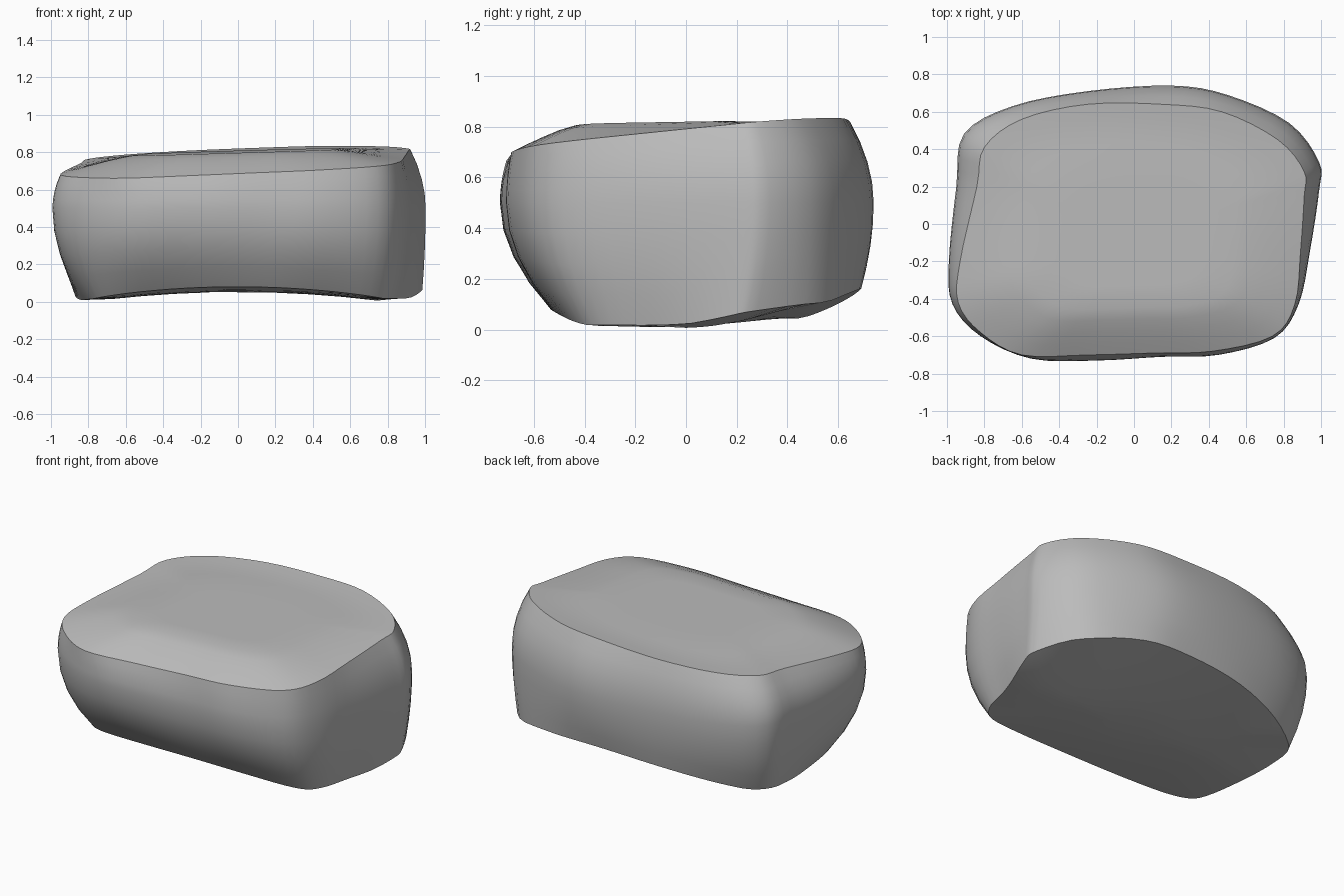
import bpy
import bmesh
from mathutils import Vector

cube = bpy.data.objects.get("Cube")
if cube:
    bpy.data.objects.remove(cube, do_unlink=True)

# Outlines of the stone, anticlockwise from the front left corner
belly_outline = [(-.97, -.43), (-.82, -.6), (-.55, -.72), (-.2, -.73), (.15, -.71),
                 (.45, -.7), (.75, -.61), (.88, -.43), (.94, -.15), (.99, .18),
                 (.99, .33), (.83, .54), (.5, .69), (.2, .74), (-.25, .71),
                 (-.65, .63), (-.91, .48), (-.95, .2), (-.99, -.2)]
top_outline = [(-.94, -.42), (-.82, -.58), (-.6, -.7), (-.25, -.7), (.1, -.69),
               (.42, -.68), (.74, -.6), (.86, -.43), (.89, -.15), (.91, .15),
               (.91, .28), (.77, .45), (.47, .6), (.15, .64), (-.25, .64),
               (-.6, .56), (-.8, .41), (-.84, .2), (-.93, -.2)]
base_outline = [(-.8, -.3), (-.72, -.42), (-.52, -.49), (-.2, -.53), (.15, -.53),
                (.45, -.5), (.7, -.44), (.82, -.33), (.88, -.12), (.97, .15),
                (.97, .28), (.81, .53), (.48, .67), (.15, .69), (-.25, .66),
                (-.6, .56), (-.84, .4), (-.87, .22), (-.84, -.02)]
BELLY_HEIGHT = .5
STEPS = 4


def rim_height(x, y):
    return .755 + .04 * x + .1 * y


def plateau_height(x, y):
    return .803 + .03 * x + .015 * y


def base_height(x, y):
    arch = .002 + .05 * abs(1 - (x / .78) ** 2)
    if y > 0:
        return arch + (.17 + .07 * x) * y ** 1.3
    return arch + .1 * y * y


def smooth_loop(points):
    """Closed rounded curve through the given points."""
    loop = []
    count = len(points)
    for i in range(count):
        a, b, c, d = (Vector(points[(i + k) % count]) for k in (-1, 0, 1, 2))
        for step in range(STEPS):
            t = step / STEPS
            loop.append(b + (c - a) * t / 2
                        + (a - b * 2.5 + c * 2 - d / 2) * t ** 2
                        + (b * 1.5 - a / 2 - c * 1.5 + d / 2) * t ** 3)
    return loop


belly, top, base = map(smooth_loop, (belly_outline, top_outline, base_outline))
centre = Vector((0, -.08))
rings = []


def add_ring(points, heights):
    rings.append([(p.x, p.y, z) for p, z in zip(points, heights)])


# Underside, from its middle outwards
for scale in (.2, .4, .6, .8):
    points = [centre.lerp(p, scale) for p in base]
    add_ring(points, [base_height(*p) for p in points])

# Side wall, bulging from the base out to the belly and back in to the rim
base_ring = len(rings)
for step in range(STEPS + 1):
    up = step / STEPS
    out = 1 - (1 - up) ** 2
    add_ring([b.lerp(m, out) for b, m in zip(base, belly)],
             [base_height(*b) * (1 - up) + BELLY_HEIGHT * up for b in base])
for step in range(1, STEPS + 1):
    up = step / STEPS
    add_ring([m.lerp(t, up ** 2) for m, t in zip(belly, top)],
             [BELLY_HEIGHT * (1 - up) + rim_height(*t) * up for t in top])
rim_ring = len(rings) - 1

# Top, sloping from the rim to a shallow plateau
for scale in (.9, .8, .7, .6, .4, .2):
    points = [centre.lerp(p, scale) for p in top]
    rise = min(1, (1 - scale) / .38)
    add_ring(points, [rim_height(*p) * (1 - rise) + plateau_height(*p) * rise
                      for p in points])

# Skin the rings into one closed surface
bm = bmesh.new()
loops = [[bm.verts.new(co) for co in ring] for ring in rings]
count = len(belly)
for low, high in zip(loops, loops[1:]):
    for i in range(count):
        j = (i + 1) % count
        bm.faces.new((low[i], low[j], high[j], high[i]))
bm.faces.new(reversed(loops[0]))
bm.faces.new(loops[-1])
bmesh.ops.recalc_face_normals(bm, faces=bm.faces)

# Smooth shading with crisp edges around the rim and the base
for face in bm.faces:
    face.smooth = True
for loop in (loops[base_ring], loops[rim_ring]):
    for i in range(count):
        bm.edges.get((loop[i - 1], loop[i])).smooth = False

mesh = bpy.data.meshes.new("stone")
bm.to_mesh(mesh)
bm.free()
stone = bpy.data.objects.new("stone", mesh)
bpy.context.collection.objects.link(stone)

# Plain grey stone
grey = bpy.data.materials.new("stone grey")
grey.use_nodes = True
colour = (.5, .5, .5, 1)
grey.diffuse_color = colour
grey.node_tree.nodes["Principled BSDF"].inputs["Base Color"].default_value = colour
mesh.materials.append(grey)
